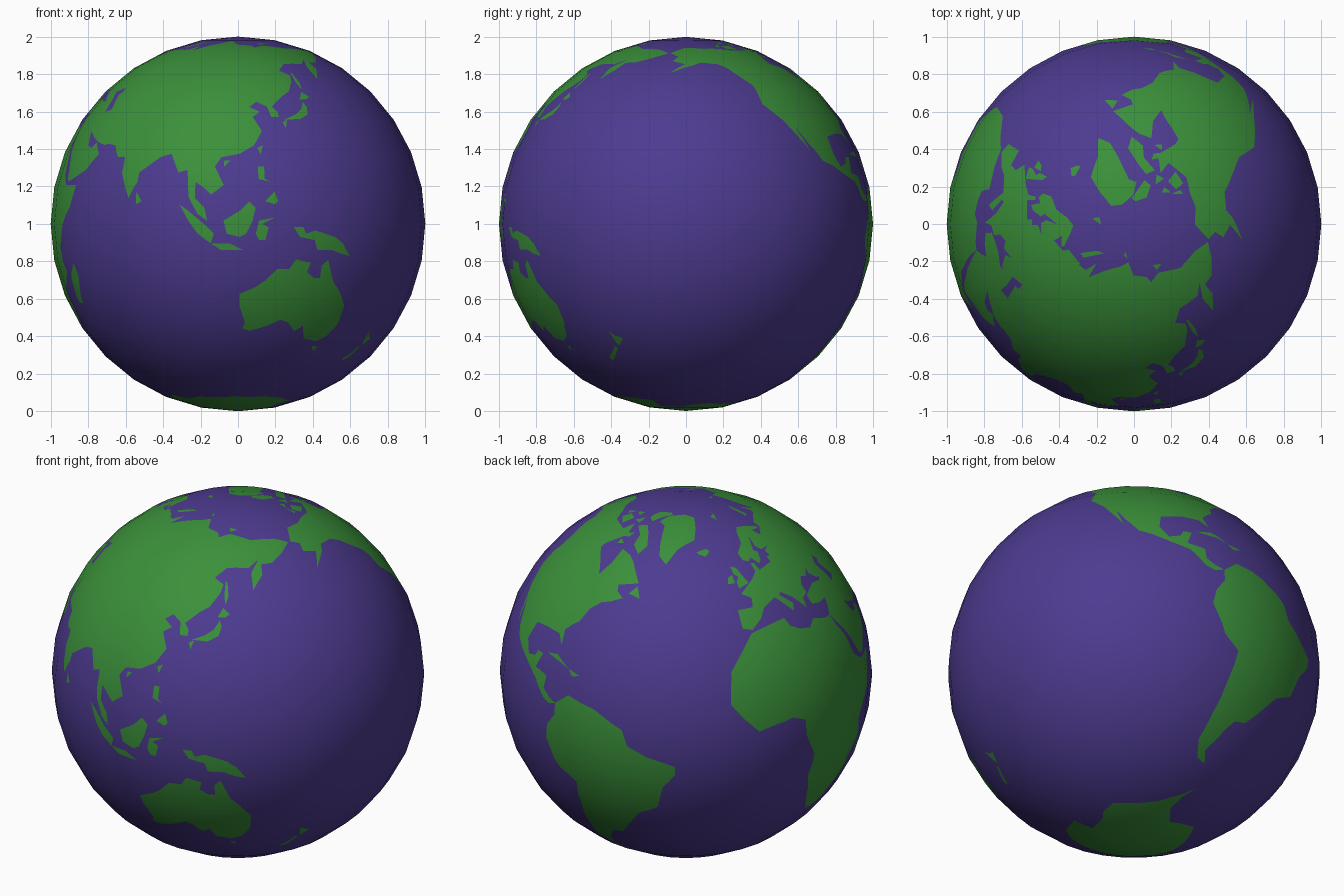
import bpy
import bmesh
from math import radians, sin, cos, atan2
from mathutils import Vector

FRONT_MERIDIAN = 113.5
SEA_INDEX, LAND_INDEX = 0, 1

default_cube = bpy.data.objects.get("Cube")
if default_cube:
    bpy.data.objects.remove(default_cube, do_unlink=True)


def make_material(name, colour):
    material = bpy.data.materials.new(name)
    material.use_nodes = True
    material.diffuse_color = colour
    material.node_tree.nodes["Principled BSDF"].inputs["Base Color"].default_value = colour
    return material


def direction(longitude, latitude):
    """Unit vector from the globe centre towards a place."""
    turn, rise = radians(longitude - FRONT_MERIDIAN), radians(latitude)
    return Vector((cos(rise) * sin(turn), -cos(rise) * cos(turn), sin(rise)))


class Coast:
    """Closed outline on the sphere, tested in a flat central projection."""

    def __init__(self, corners):
        self.corners = [direction(*corner) for corner in corners]
        self.axis = sum(self.corners, Vector()).normalized()
        self.across = self.axis.orthogonal().normalized()
        self.along = self.axis.cross(self.across)
        self.flat = [self.project(corner) for corner in self.corners]

    def project(self, point):
        depth = point.dot(self.axis)
        return point.dot(self.across) / depth, point.dot(self.along) / depth

    def sides(self):
        return zip(self.corners, self.corners[1:] + self.corners[:1])

    def contains(self, point):
        if point.dot(self.axis) < 0.05:
            return False
        x, y = self.project(point)
        inside = False
        for (ax, ay), (bx, by) in zip(self.flat, self.flat[1:] + self.flat[:1]):
            if (ay > y) != (by > y) and x < ax + (y - ay) * (bx - ax) / (by - ay):
                inside = not inside
        return inside


lands, inland_seas = [], []


def land(*corners):
    lands.append(Coast(corners))


def inland_sea(*corners):
    inland_seas.append(Coast(corners))


# Australia, Tasmania and New Zealand
land((114, -22), (114, -26), (116, -32), (115, -34), (118, -35), (124, -33), (129, -31),
     (132, -32), (135, -35), (138, -33), (140, -38), (146, -39), (150, -37), (153, -32),
     (153, -26), (149, -21), (146, -18), (143, -11), (141, -13), (141, -17), (139, -17),
     (136, -15), (137, -12), (132, -11), (130, -14), (126, -14), (122, -18), (119, -20))
land((145, -41), (148, -41), (147, -43))
land((173, -35), (175, -37), (178, -38), (175, -41), (174, -39))
land((173, -41), (174, -42), (171, -45), (169, -47), (167, -46), (171, -43))

# New Guinea, Borneo, Sumatra, Java and Sulawesi
land((131, -1), (134, -1), (135, -3), (138, -2), (145, -4), (148, -6), (151, -10),
     (147, -9), (144, -8), (139, -8), (138, -5), (133, -4))
land((109, 1), (110, -3), (114, -4), (116, -3), (118, 1), (119, 5), (117, 7), (114, 4))
land((95, 6), (98, 4), (103, 0), (106, -3), (105, -6), (101, -3), (98, 1))
land((105, -6), (111, -6), (115, -8), (108, -8))
land((120, 1), (125, 2), (121, 0), (123, -1), (122, -5), (120, -5), (119, -3))

# Philippines, Taiwan, Hainan and Sri Lanka
land((120, 18), (122, 18), (122, 14), (124, 13), (120, 14))
land((122, 7), (125, 10), (126, 7), (125, 6))
land((120, 24), (122, 25), (121, 22))
land((109, 20), (111, 20), (109, 18))
land((80, 10), (82, 7), (80, 6))

# Japan and Sakhalin
land((131, 34), (136, 36), (139, 38), (141, 41), (142, 39), (141, 36), (137, 34))
land((130, 33), (132, 34), (131, 31))
land((140, 42), (142, 45), (145, 43), (143, 42))
land((142, 54), (143, 54), (144, 49), (143, 46), (142, 49))

# Africa and Madagascar
land((-6, 35), (0, 36), (10, 37), (11, 34), (15, 32), (20, 31), (23, 33), (30, 31),
     (33, 31), (34, 27), (37, 21), (39, 15), (43, 12), (51, 12), (48, 5), (42, -2),
     (39, -7), (41, -15), (35, -20), (35, -24), (32, -29), (27, -34), (20, -35),
     (18, -32), (15, -26), (12, -17), (13, -9), (9, -1), (9, 4), (4, 6), (-3, 5),
     (-8, 4), (-13, 9), (-17, 14), (-16, 24), (-10, 31))
land((49, -12), (50, -16), (47, -25), (44, -25), (44, -17))

# Near East
land((27, 40), (30, 41), (35, 42), (41, 41), (50, 45), (60, 45), (62, 25), (57, 26),
     (52, 28), (48, 30), (51, 25), (54, 24), (56, 26), (60, 22), (55, 17), (45, 13),
     (43, 14), (40, 20), (35, 28), (33, 31), (36, 36), (31, 36), (27, 37))

# Asia
land((50, 40), (57, 26), (67, 25), (70, 21), (73, 21), (73, 16), (77, 8), (80, 13),
     (80, 16), (87, 21), (91, 22), (94, 16), (97, 17), (98, 8), (101, 3), (104, 1),
     (103, 5), (100, 8), (100, 13), (103, 11), (105, 9), (109, 12), (106, 18), (108, 21),
     (114, 22), (119, 25), (122, 30), (119, 35), (122, 37), (118, 39), (121, 41),
     (125, 39), (126, 35), (129, 35), (129, 37), (127, 39), (132, 43), (136, 45),
     (140, 50), (141, 53), (136, 55), (142, 59), (155, 59), (162, 62), (156, 57),
     (156, 51), (162, 56), (163, 60), (170, 60), (180, 63), (190, 66), (180, 69),
     (160, 70), (140, 73), (130, 71), (127, 73), (113, 74), (105, 78), (95, 76),
     (82, 73), (73, 68), (70, 73), (67, 69), (55, 68), (48, 55))

# Europe
land((60, 69), (45, 68), (44, 66), (35, 64), (33, 67), (41, 66), (41, 67), (31, 70),
     (25, 71), (18, 69), (13, 65), (5, 62), (5, 59), (8, 58), (11, 59), (13, 56),
     (16, 57), (19, 60), (17, 61), (24, 66), (21, 62), (23, 60), (30, 60), (24, 59),
     (24, 57), (21, 57), (21, 55), (11, 54), (10, 57), (8, 57), (8, 54), (4, 52),
     (-5, 48), (-1, 46), (-2, 43), (-9, 43), (-9, 37), (-5, 36), (0, 39), (3, 42),
     (10, 44), (16, 38), (18, 40), (13, 44), (14, 45), (19, 42), (23, 37), (24, 40),
     (28, 41), (28, 44), (31, 46), (34, 45), (39, 47), (37, 45), (41, 42), (50, 41),
     (60, 45))
inland_sea((47, 45), (52, 47), (53, 45), (51, 44), (54, 38), (50, 37), (49, 41))

# Britain, Ireland, Iceland and the islands north of Europe and Asia
land((-5, 50), (1, 51), (0, 53), (-2, 57), (-5, 58), (-5, 55), (-3, 54), (-5, 52))
land((-10, 52), (-6, 52), (-6, 55), (-9, 54))
land((-24, 65), (-22, 64), (-18, 63), (-14, 65), (-16, 66))
land((12, 79), (16, 77), (25, 80))
land((52, 71), (57, 71), (68, 77), (60, 76))
land((95, 80), (103, 79), (97, 81))
land((138, 76), (148, 75), (140, 74))

# North America
land((-168, 66), (-157, 71), (-141, 70), (-128, 70), (-115, 68), (-96, 68), (-94, 72),
     (-87, 68), (-82, 69), (-82, 67), (-87, 66), (-94, 61), (-94, 59), (-85, 55),
     (-82, 53), (-80, 51), (-77, 56), (-78, 62), (-70, 61), (-65, 59), (-56, 52),
     (-66, 50), (-65, 48), (-61, 46), (-66, 44), (-70, 43), (-74, 40), (-76, 35),
     (-81, 31), (-80, 26), (-83, 29), (-90, 29), (-97, 28), (-98, 22), (-95, 18),
     (-91, 19), (-90, 21), (-87, 21), (-89, 16), (-83, 15), (-83, 11), (-80, 9),
     (-77, 8), (-80, 7), (-83, 8), (-88, 13), (-95, 16), (-105, 20), (-109, 25),
     (-113, 31), (-110, 23), (-117, 33), (-124, 40), (-124, 48), (-130, 54), (-137, 59),
     (-148, 60), (-153, 58), (-165, 54), (-157, 59), (-165, 61), (-162, 64))

# Greenland, Arctic islands, Newfoundland and the Caribbean
land((-44, 60), (-50, 63), (-53, 68), (-60, 76), (-70, 77), (-65, 81), (-35, 83),
     (-15, 81), (-20, 75), (-24, 70), (-38, 66))
land((-65, 62), (-62, 66), (-70, 71), (-80, 74), (-88, 72), (-75, 69), (-73, 65))
land((-117, 70), (-105, 69), (-105, 73), (-117, 73))
land((-125, 72), (-120, 72), (-118, 75))
land((-80, 76), (-90, 77), (-92, 81), (-70, 83), (-62, 82))
land((-116, 75), (-106, 75), (-108, 77))
land((-100, 73), (-91, 73), (-95, 76))
land((-87, 65), (-81, 64), (-86, 63))
land((-59, 48), (-53, 47), (-56, 51))
land((-85, 22), (-80, 23), (-74, 20), (-78, 21))
land((-74, 20), (-69, 19), (-72, 18))

# South America
land((-77, 8), (-72, 12), (-62, 10), (-52, 5), (-50, 0), (-44, -3), (-35, -6), (-35, -9),
     (-39, -14), (-41, -22), (-48, -26), (-54, -34), (-57, -38), (-62, -39), (-65, -43),
     (-69, -51), (-65, -55), (-71, -54), (-75, -48), (-73, -38), (-70, -18), (-76, -14),
     (-81, -5), (-80, 0), (-77, 4))

# Antarctica
land((-57, -63), (-62, -68), (-61, -74), (-40, -78), (-25, -75), (-10, -71), (20, -70),
     (45, -67), (55, -66), (70, -69), (80, -67), (110, -67), (135, -67), (150, -68),
     (170, -71), (165, -77), (-160, -78), (-150, -76), (-130, -74), (-80, -73), (-68, -69))


def cut_side(bm, start, end):
    """Split only the faces that one coast side passes through."""
    normal = start.cross(end).normalized()
    ahead, length = normal.cross(start), start.angle(end)
    middle, reach = (start + end).normalized(), cos(length / 2 + 0.4)
    touched = set()
    for face in bm.faces:
        if face.verts[0].co.dot(middle) < reach:
            continue
        angles = []
        for edge in face.edges:
            a, b = (vert.co for vert in edge.verts)
            da, db = a.dot(normal), b.dot(normal)
            if da * db <= 0 and da != db:
                point = a.lerp(b, da / (da - db))
                angles.append(atan2(point.dot(ahead), point.dot(start)))
        if angles and max(angles) > 1e-4 and min(angles) < length - 1e-4:
            touched.update([face, *face.edges, *face.verts])
    bmesh.ops.bisect_plane(bm, geom=list(touched), dist=1e-5, plane_co=(0, 0, 0), plane_no=normal)


# Globe with the coastlines cut into its faces
bm = bmesh.new()
bmesh.ops.create_uvsphere(bm, u_segments=32, v_segments=16, radius=1)
for coast in lands + inland_seas:
    for start, end in coast.sides():
        cut_side(bm, start, end)
for face in bm.faces:
    centre = face.calc_center_median().normalized()
    on_land = any(coast.contains(centre) for coast in lands)
    in_lake = any(coast.contains(centre) for coast in inland_seas)
    face.material_index = LAND_INDEX if on_land and not in_lake else SEA_INDEX
    face.smooth = True
mesh = bpy.data.meshes.new("globe")
bm.to_mesh(mesh)
bm.free()
mesh.materials.append(make_material("sea purple", (0.075, 0.043, 0.28, 1)))
mesh.materials.append(make_material("land green", (0.043, 0.28, 0.043, 1)))
mesh.normals_split_custom_set_from_vertices([vert.co.normalized() for vert in mesh.vertices])
globe = bpy.data.objects.new("globe", mesh)
globe.location.z = 1
bpy.context.collection.objects.link(globe)
